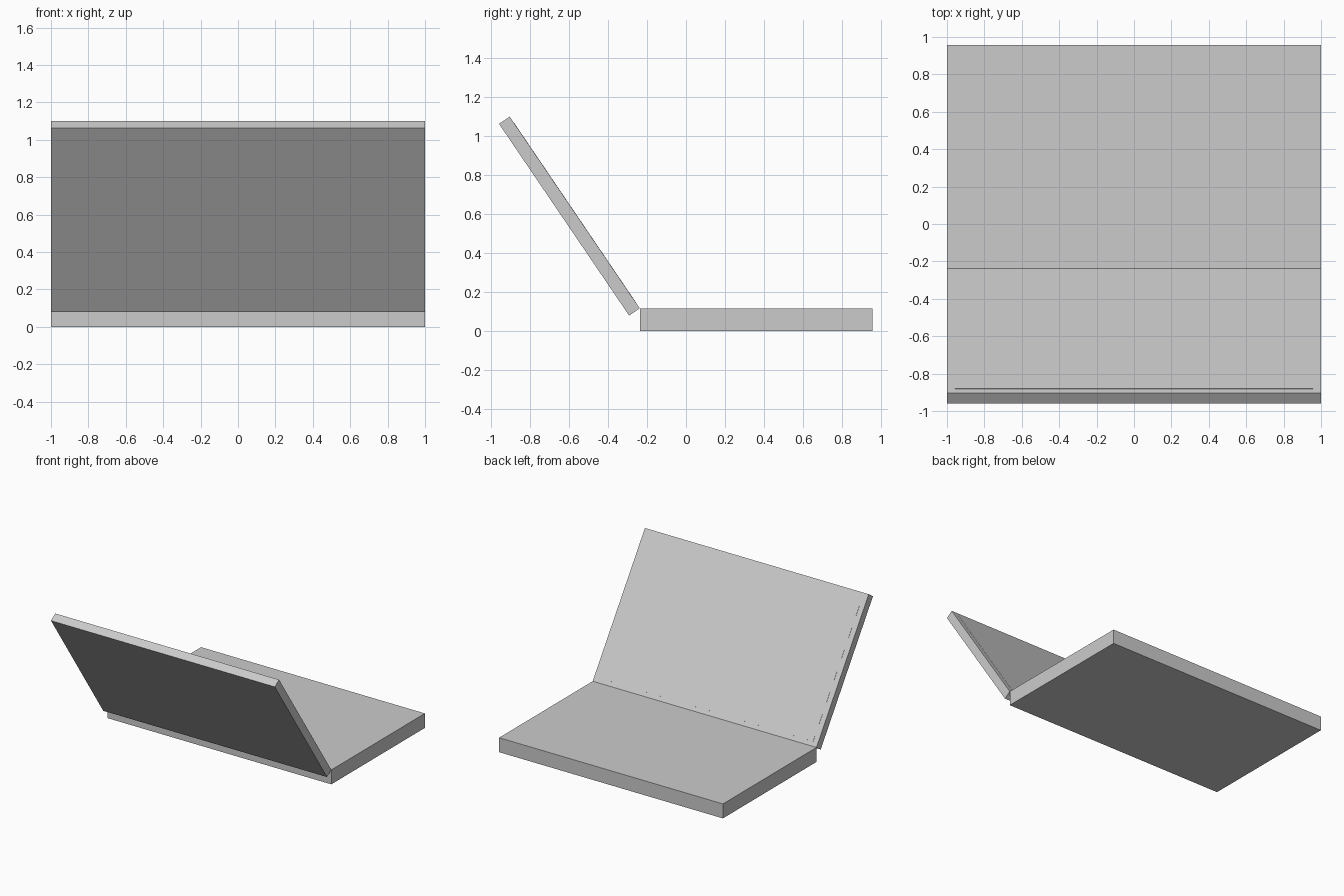
import bpy, bmesh, math
from mathutils import Matrix, Vector

if "Cube" in bpy.data.objects:
    bpy.data.objects.remove(bpy.data.objects["Cube"])

HINGE = Vector((0, -0.237, 0.117))
LID_LEN, LID_THICK = 1.188, 0.066
# lid frame: local y runs up the lid, local z points out of the screen
TILT = Matrix.Translation(HINGE) @ Matrix.Rotation(math.atan2(0.983, -0.667), 4, 'X')


def box(name, lo, hi, matrix=Matrix()):
    lo, hi = Vector(lo), Vector(hi)
    size = hi - lo
    bm = bmesh.new()
    bmesh.ops.create_cube(bm, size=1, matrix=matrix @ Matrix.Translation((lo + hi) / 2)
                          @ Matrix.Diagonal((*size, 1)))
    mesh = bpy.data.meshes.new(name)
    bm.to_mesh(mesh)
    bm.free()
    obj = bpy.data.objects.new(name, mesh)
    bpy.context.collection.objects.link(obj)
    return obj


# keyboard base
box("base", (-1, HINGE.y, 0), (1, 0.957, HINGE.z))

# tilted lid; its body lies behind the screen face (local +z after the rotation)
box("lid", (-1, 0, 0), (1, LID_LEN, LID_THICK), TILT)

# thin screen panel, just proud of the lid face
box("screen", (-0.957, 0.035, -0.001), (0.957, LID_LEN - 0.04, 0.01), TILT)
